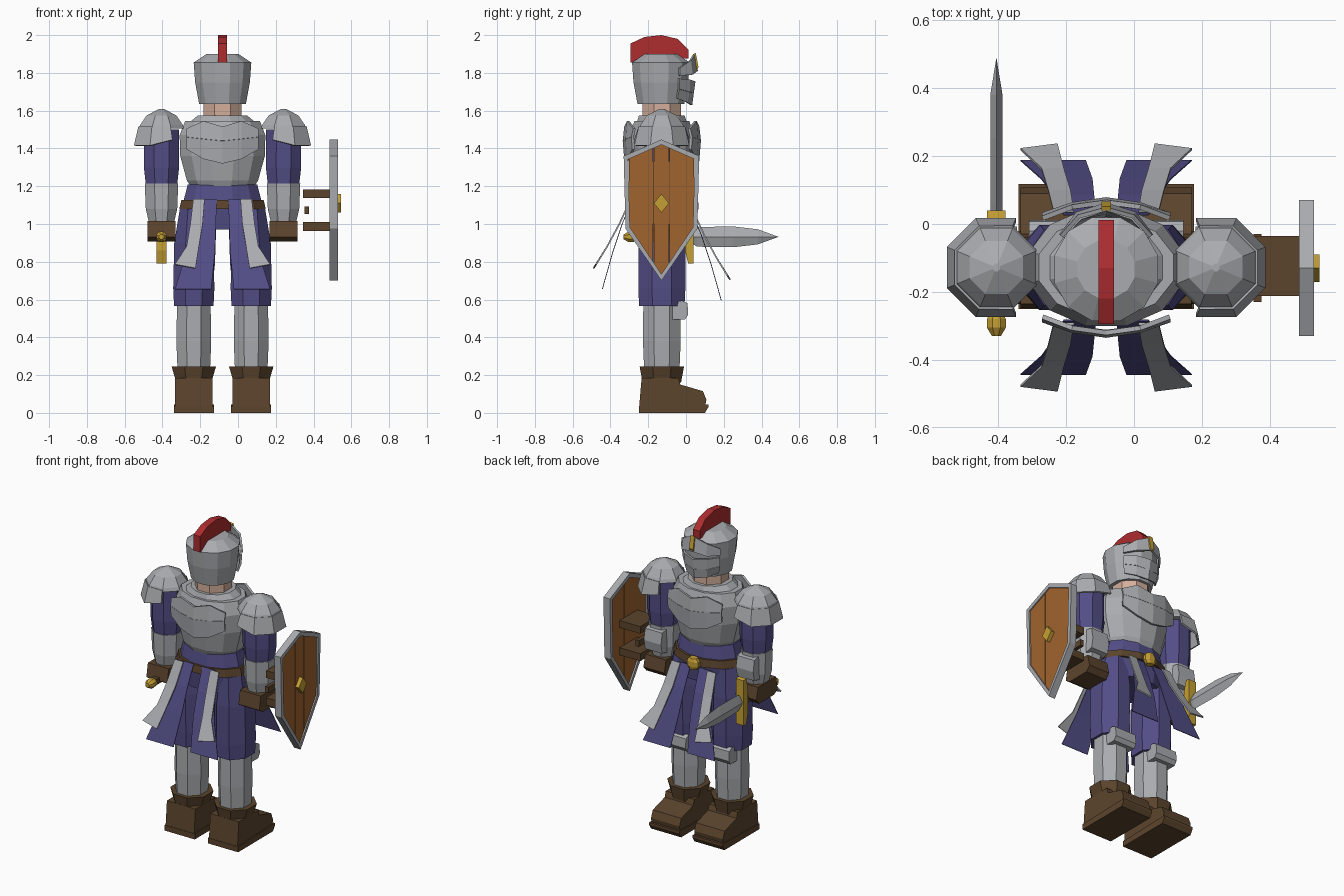
import bpy, bmesh, math

CX, CY = -0.082, -0.128   # body centre line


def material(name, r, g, b):
    m = bpy.data.materials.new(name)
    m.diffuse_color = (r, g, b, 1)
    return m


STEEL = material("steel", 0.40, 0.41, 0.43)
PURPLE = material("purple_cloth", 0.085, 0.075, 0.24)
BROWN = material("brown_leather", 0.105, 0.058, 0.026)
RED = material("red_crest", 0.42, 0.026, 0.03)
GOLD = material("gold", 0.56, 0.35, 0.035)
WOOD = material("shield_wood", 0.35, 0.125, 0.027)
SKIN = material("skin", 0.66, 0.43, 0.33)


def make(name, verts, faces, mat, thick=0):
    me = bpy.data.meshes.new(name)
    me.from_pydata(verts, [], faces)
    bm = bmesh.new()
    bm.from_mesh(me)
    bmesh.ops.recalc_face_normals(bm, faces=bm.faces)
    bm.to_mesh(me)
    bm.free()
    me.materials.append(mat)
    ob = bpy.data.objects.new(name, me)
    bpy.context.collection.objects.link(ob)
    if thick:
        mod = ob.modifiers.new("thickness", 'SOLIDIFY')
        mod.thickness = thick
        mod.offset = 0
    return ob


def loft(name, x, y, rings, mat, n=8, turn=0.5):
    """Stack of n-sided rings (z, rx, ry, dy) with closed ends."""
    v = []
    for z, rx, ry, *dy in rings:
        for i in range(n):
            a = 2 * math.pi * (i + turn) / n
            v.append((x + rx * math.cos(a), y + ry * math.sin(a) + (dy[0] if dy else 0), z))
    f = [(k * n + i, k * n + (i + 1) % n, (k + 1) * n + (i + 1) % n, (k + 1) * n + i)
         for k in range(len(rings) - 1) for i in range(n)]
    f += [tuple(range(n)), tuple(range(len(v) - n, len(v)))]
    return make(name, v, f, mat)


def prism(name, yz, x0, x1, mat):
    """Side profile extruded along x."""
    n = len(yz)
    v = [(x, y, z) for x in (x0, x1) for y, z in yz]
    f = [(i, (i + 1) % n, n + (i + 1) % n, n + i) for i in range(n)]
    return make(name, v, f + [tuple(range(n)), tuple(range(n, 2 * n))], mat)


def box(name, x0, x1, y0, y1, z0, z1, mat):
    return prism(name, [(y0, z0), (y1, z0), (y1, z1), (y0, z1)], x0, x1, mat)


def sheet(name, a, b, mat, thick=0.012):
    """Thin plate between two rails of points."""
    n = len(a)
    return make(name, a + b, [(i, i + 1, n + i + 1, n + i) for i in range(n - 1)], mat, thick)


# Helmet, crest, neck
loft("neck", CX, CY, [(1.5, .11, .11), (1.66, .11, .11)], SKIN)
loft("helmet", CX, CY - .005, [(1.635, .128, .128), (1.75, .15, .15), (1.855, .158, .158),
                               (1.9, .088, .088)], STEEL, 12)
prism("crest", [(-.295, 1.855), (-.295, 1.955), (-.22, 1.99), (-.13, 2.0), (-.045, 1.98),
                (.012, 1.925), (.012, 1.875), (-.06, 1.88), (-.2, 1.88), (-.265, 1.855)],
      CX - .023, CX + .023, RED)

# Visor: raised brow and pointed face guard
ang = [math.radians(d) for d in (-55, -28, 0, 28, 55)]


def arc(radii, heights):
    return [(CX + r * math.sin(a), CY + r * math.cos(a), z) for a, r, z in zip(ang, radii, heights)]


sheet("visor_brow", arc((.16, .17, .172, .17, .16), (1.825, 1.865, 1.9, 1.865, 1.825)),
      arc((.163, .18, .185, .18, .163), (1.785, 1.79, 1.81, 1.79, 1.785)), STEEL)
sheet("visor_guard_top", arc((.158, .165, .172, .165, .158), (1.77, 1.765, 1.755, 1.765, 1.77)),
      arc((.155, .162, .163, .162, .155), (1.715, 1.7, 1.69, 1.7, 1.715)), STEEL)
sheet("visor_guard_lower", arc((.155, .162, .163, .162, .155), (1.715, 1.7, 1.69, 1.7, 1.715)),
      arc((.138, .148, .155, .148, .138), (1.665, 1.645, 1.63, 1.645, 1.665)), STEEL)
prism("visor_ornament", [(.04, 1.9), (.052, 1.905), (.066, 1.83), (.055, 1.805)],
      CX - .014, CX + .014, GOLD)

# Torso, tunic, belt
loft("cuirass", CX, CY, [(1.165, .15, .12), (1.23, .195, .15), (1.36, .232, .175), (1.47, .235, .178),
                         (1.545, .205, .15)], STEEL, 12)
loft("collar", CX, CY, [(1.53, .19, .14), (1.575, .135, .125)], STEEL, 12)
loft("tunic_waist", CX, CY, [(.97, .215, .14), (1.08, .225, .155), (1.21, .19, .135)], PURPLE, 12)
loft("belt", CX, CY, [(1.08, .237, .168), (1.128, .225, .162)], BROWN, 12)
loft("buckle", CX, CY + .17, [(1.06, .026, .02), (1.08, .042, .026), (1.11, .042, .026),
                              (1.13, .026, .02)], GOLD, 8)

# Raised plates on chest and back
cols = (-.187, -.1, 0, .1, .187)
for side, label in ((1, "chest"), (-1, "back")):
    rails = []
    for depth, zs in (((.145, .178, .192, .178, .145), (1.505, 1.545, 1.515, 1.545, 1.505)),
                      ((.155, .185, .2, .185, .155), (1.46, 1.45, 1.44, 1.45, 1.46)),
                      ((.15, .178, .19, .178, .15), (1.395, 1.345, 1.32, 1.345, 1.395))):
        rails.append([(CX + x, CY + side * d, z) for x, d, z in zip(cols, depth, zs)])
    sheet(label + "_plate_upper", rails[0], rails[1], STEEL, .014)
    sheet(label + "_plate_lower", rails[1], rails[2], STEEL, .014)

# Flared tunic panels with steel strips, front and back, left and right
for face, drop in ((1, -.06), (-1, 0)):
    for s in (-1, 1):
        def rail(points):
            return [(CX + s * u, CY + face * d, z + drop) for u, d, z in points]
        sheet("tunic_panel", rail([(.03, .155, 1.13), (.035, .21, 1.0), (.04, .26, .85), (.06, .315, .655)]),
              rail([(.125, .155, 1.13), (.155, .21, 1.0), (.19, .26, .85), (.252, .315, .655)]),
              PURPLE, .004)
        sheet("steel_strip", rail([(.095, .165, 1.13), (.105, .225, 1.0), (.125, .29, .88), (.143, .362, .765)]),
              rail([(.155, .165, 1.13), (.17, .225, 1.0), (.19, .29, .88), (.252, .348, .785)]),
              STEEL, .008)

for s in (-1, 1):
    # Legs
    lx = CX + s * .152
    loft("trouser_leg", lx, CY, [(.565, .113, .13), (.66, .118, .135), (.9, .112, .135), (1.08, .08, .12)],
         PURPLE)
    loft("greave", lx, CY, [(.2, .092, .1), (.38, .1, .108), (.58, .096, .106)], STEEL)
    prism("knee_guard", [(-.08, .495), (-.005, .495), (.012, .52), (.008, .58), (-.02, .595), (-.08, .58)],
          lx - .075, lx + .075, STEEL)
    loft("boot_cuff", lx, CY, [(.16, .1, .11), (.245, .127, .127)], BROWN)
    prism("boot", [(-.248, .03), (-.235, .185), (-.04, .185), (-.03, .15), (.09, .115), (.108, .07),
                   (.1, .03)], lx - .1, lx + .1, BROWN)
    prism("boot_sole", [(-.25, 0), (-.25, .035), (.118, .045), (.118, .03), (.1, 0)],
          lx - .106, lx + .106, BROWN)

    # Arms
    ax = CX + s * .323
    loft("sleeve", ax, CY, [(1.21, .09, .09), (1.3, .101, .1), (1.5, .1, .1)], PURPLE)
    loft("forearm_guard", ax, CY, [(1.0, .07, .075), (1.08, .09, .092), (1.215, .096, .095)], STEEL)
    prism("bracer_plate", [(-.07, 1.05), (-.02, 1.06), (-.008, 1.12), (-.02, 1.19), (-.07, 1.2)],
          ax - .06, ax + .06, STEEL)
    prism("gauntlet", [(-.22, 1.015), (-.235, .93), (-.2, .908), (-.05, .908), (-.022, .94), (-.04, 1.015)],
          ax - .073, ax + .073, BROWN)

    # Shoulder armour: stepped dome plus an outer skirt
    loft("shoulder_dome", ax, CY, [(1.505, .13, .13), (1.525, .122, .122), (1.575, .085, .085),
                                   (1.61, .012, .012)], STEEL)
    skirt = [math.radians(d) for d in (-112.5, -67.5, -22.5, 22.5, 67.5, 112.5)]
    top, low = ([(ax + s * r * math.cos(a), CY + r * math.sin(a), z + (.03 if abs(a) > 1.5 else 0))
                 for a in skirt] for r, z in ((.127, 1.515), (.152, 1.415)))
    top = [(x, y, 1.515) for x, y, z in top]
    sheet("shoulder_skirt", top, low, STEEL)

# Sword held in one hand, blade pointing forward
sx, sz = CX - .323, .932
half = [(.03, .035), (.06, .052), (.25, .055), (.38, .04), (.49, .0)]
ridge = [(sx + e, y, sz) for e in (-.018, .018) for y, h in half[:-1]]
edge = [(sx, y, sz + e * h) for e in (-1, 1) for y, h in half[:-1]]
blade = ridge + edge + [(sx, .49, sz)]
strips = []
for r in (0, 4):
    for e in (8, 12):
        strips += [(r + i, r + i + 1, e + i + 1, e + i) for i in range(3)] + [(r + 3, 16, e + 3)]
make("sword_blade", blade, strips + [(0, 8, 4, 12)], STEEL)
prism("sword_guard", [(.04, .79), (.04, .85), (.04, 1.01), (.04, 1.075), (.015, 1.08), (-.005, 1.01),
                      (-.005, .86), (.012, .79)], sx - .027, sx + .027, GOLD)
box("sword_grip", sx - .018, sx + .018, -.28, 0, sz - .018, sz + .018, BROWN)
pommel = loft("sword_pommel", 0, 0, [(-.035, .014, .014), (-.01, .03, .03), (.015, .03, .03),
                                     (.05, .014, .014)], GOLD)
pommel.rotation_euler = (-math.pi / 2, 0, 0)
pommel.location = (sx, -.295, sz)

# Shield: wooden planks inside a steel rim
outer = [(-.33, 1.36), (-.13, 1.447), (.07, 1.36), (.06, .975), (-.13, .70), (-.32, .975)]
inner = [(-.306, 1.343), (-.13, 1.42), (.046, 1.343), (.037, .982), (-.13, .735), (-.297, .982)]
v = [(x, y, z) for x in (.485, .53) for loop in (outer, inner) for y, z in loop]
f = []
for i in range(6):
    j = (i + 1) % 6
    f += [(i, j, 6 + j, 6 + i), (12 + i, 12 + j, 18 + j, 18 + i),
          (i, j, 12 + j, 12 + i), (6 + i, 6 + j, 18 + j, 18 + i)]
make("shield_rim", v, f, STEEL)


def plank_edge(y):
    t = abs(y + .13) / .176
    return 1.42 - .077 * t, .735 + .26 * t


cuts = (-.303, -.215, -.172, -.13, -.088, -.045, .043)
for group in ((0, 1, 2), (2, 3, 4), (4, 5, 6)):
    ys = [cuts[k] + (.0015 if k == group[0] else -.0015 if k == group[2] else 0) for k in group]
    prism("shield_plank", [(y, plank_edge(y)[0]) for y in ys] + [(y, plank_edge(y)[1]) for y in ys[::-1]],
          .495, .522, WOOD)
box("plank_backing", .5, .516, -.29, .03, 1.0, 1.33, BROWN)
prism("shield_boss", [(-.13, 1.06), (-.09, 1.11), (-.13, 1.16), (-.17, 1.11)], .515, .546, GOLD)

# Straps and handle behind the shield
box("upper_strap", .345, .49, -.212, -.035, 1.137, 1.182, BROWN)
box("lower_strap", .345, .49, -.212, -.035, .963, 1.01, BROWN)
box("shield_handle", .352, .375, -.23, -.03, 1.053, 1.092, BROWN)
